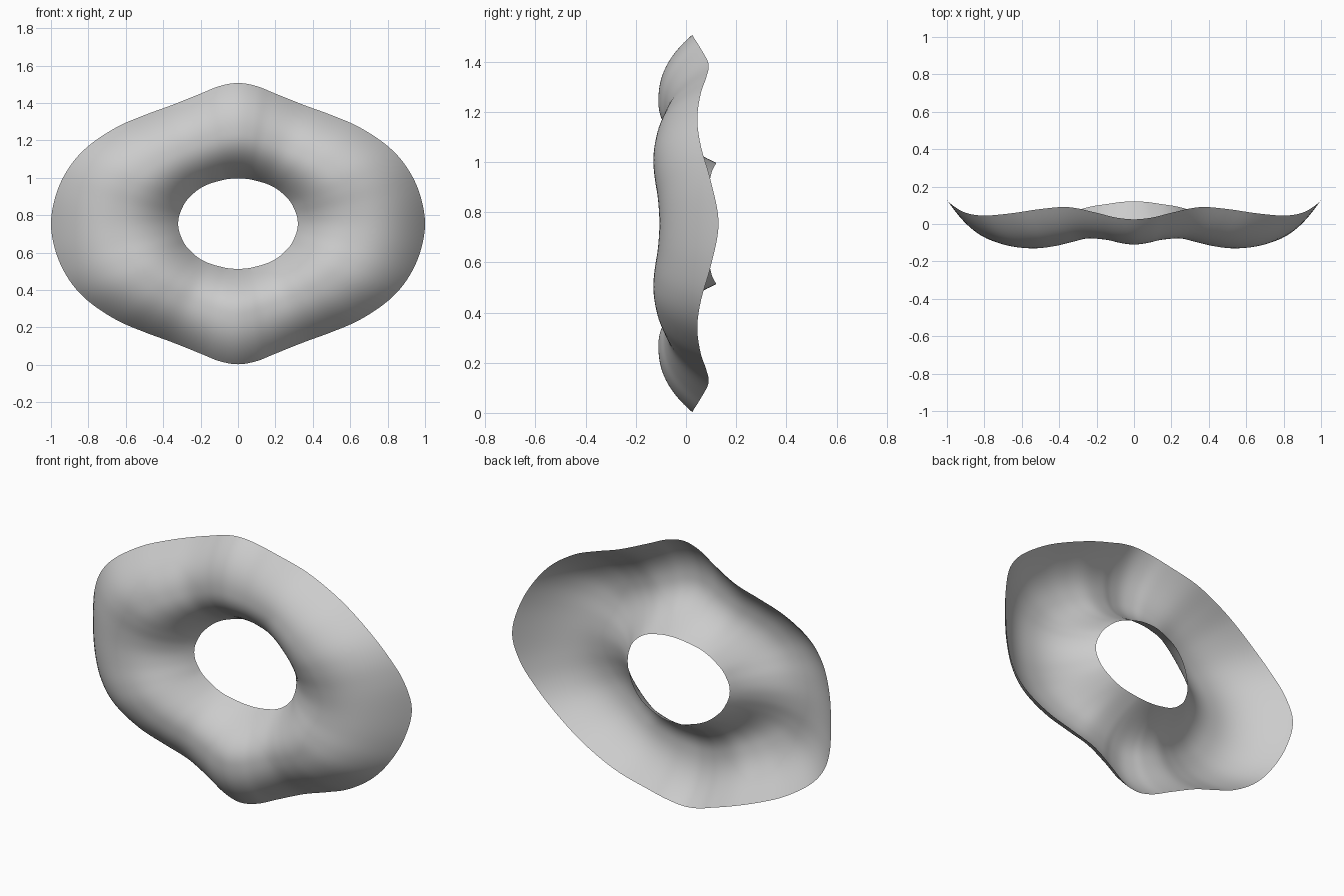
import bpy

if "Cube" in bpy.data.objects:
    bpy.data.objects.remove(bpy.data.objects["Cube"])

CZ = 0.755      # height of the ring centre
CREST = 0.48    # where the front crest sits between inner and outer rim
SUB, RAD = 5, 32

# quarter ring, top to side: outer x, z, y | inner x, z, y | crest y
quarter = [
    (0.00, .752, .025, .000, .242, .120, -.110),
    (0.10, .735, .035, .050, .239, .119, -.101),
    (0.20, .695, .060, .090, .231, .115, -.085),
    (0.35, .635, .090, .155, .212, .105, -.077),
    (0.50, .580, .080, .205, .187, .098, -.097),
    (0.65, .515, .058, .245, .155, .090, -.118),
    (0.80, .415, .045, .280, .117, .080, -.130),
    (0.90, .305, .060, .300, .080, .073, -.125),
    (0.97, .165, .100, .315, .040, .067, -.112),
    (1.00, .000, .130, .320, .000, .065, -.106),
]


def flip(k, sx, sz):
    return (k[0] * sx, k[1] * sz, k[2], k[3] * sx, k[4] * sz, k[5], k[6])


# mirror the quarter into a closed loop of keys
keys = quarter[:]
keys += [flip(k, 1, -1) for k in quarter[-2::-1]]
keys += [flip(k, -1, -1) for k in quarter[1:]]
keys += [flip(k, -1, 1) for k in quarter[-2:0:-1]]


def spline(a, b, c, d, t):
    return 0.5 * (2 * b + (c - a) * t + (2 * a - 5 * b + 4 * c - d) * t * t
                  + (3 * b - a - 3 * c + d) * t ** 3)


# smooth sections around the ring
n = len(keys)
sections = []
for i in range(n):
    four = [keys[(i + o) % n] for o in (-1, 0, 1, 2)]
    for s in range(SUB):
        sections.append([spline(*v, s / SUB) for v in zip(*four)])

# arched cross-section from inner rim over the crest to outer rim
verts = []
for ox, oz, oy, ix, iz, iy, cy in sections:
    for j in range(RAD + 1):
        t = j / RAD
        if t < CREST:
            y = cy + (iy - cy) * (1 - t / CREST) ** 2.3
        else:
            y = cy + (oy - cy) * ((t - CREST) / (1 - CREST)) ** 2.3
        verts.append((ix + (ox - ix) * t, y, CZ + iz + (oz - iz) * t))

m, w = len(sections), RAD + 1
faces = []
for i in range(m):
    k = (i + 1) % m
    for j in range(RAD):
        faces.append((i * w + j, i * w + j + 1, k * w + j + 1, k * w + j))

mesh = bpy.data.meshes.new("wavy_ring_shell")
mesh.from_pydata(verts, [], faces)
mesh.shade_smooth()
ring = bpy.data.objects.new("wavy_ring_shell", mesh)
bpy.context.collection.objects.link(ring)
